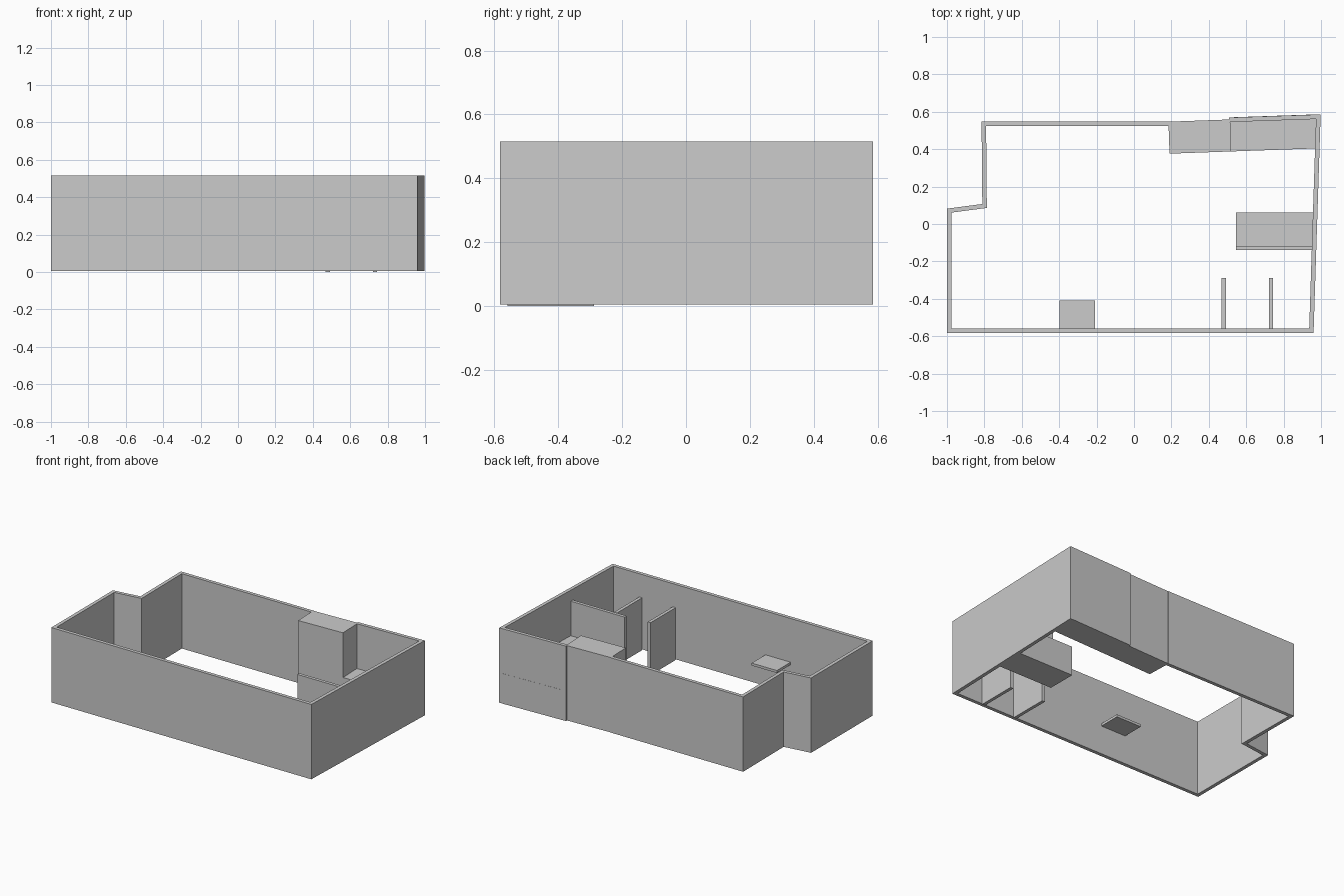
import bpy, bmesh
from mathutils import Vector

if "Cube" in bpy.data.objects:
    bpy.data.objects.remove(bpy.data.objects["Cube"])

Z0, WALL_TOP, THICK = 0.005, 0.515, 0.024


def make(name, bm):
    bmesh.ops.recalc_face_normals(bm, faces=bm.faces)
    mesh = bpy.data.meshes.new(name)
    bm.to_mesh(mesh)
    bm.free()
    obj = bpy.data.objects.new(name, mesh)
    bpy.context.collection.objects.link(obj)


def prism(name, outline, z0, z1):
    """Extrude a plan outline from z0 to z1."""
    bm = bmesh.new()
    base = bm.faces.new([bm.verts.new((x, y, z0)) for x, y in outline])
    ext = bmesh.ops.extrude_face_region(bm, geom=[base], use_keep_orig=True)
    top = [v for v in ext["geom"] if isinstance(v, bmesh.types.BMVert)]
    bmesh.ops.translate(bm, verts=top, vec=(0, 0, z1 - z0))
    make(name, bm)


def box(name, x0, x1, y0, y1, z0, z1):
    prism(name, [(x0, y0), (x1, y0), (x1, y1), (x0, y1)], z0, z1)


def wall_run(name, path, thick, z0, z1):
    """Mitred wall along an outer path, thickened to the left."""
    pts = [Vector(p) for p in path]
    dirs = [(b - a).normalized() for a, b in zip(pts, pts[1:])]
    norms = [Vector((-d.y, d.x)) for d in dirs]
    inner = []
    for i, p in enumerate(pts):
        n0, n1 = norms[max(i - 1, 0)], norms[min(i, len(norms) - 1)]
        inner.append(p + (n0 + n1) * thick / (1 + n0.dot(n1)))
    bm = bmesh.new()
    rings = [[bm.verts.new((q.x, q.y, z)) for q, z in
              ((o, z0), (o, z1), (i, z1), (i, z0))]
             for o, i in zip(pts, inner)]
    for a, b in zip(rings, rings[1:]):
        for k in range(4):
            j = (k + 1) % 4
            bm.faces.new((a[k], a[j], b[j], b[k]))
    bm.faces.new(rings[0])
    bm.faces.new(rings[-1])
    make(name, bm)


# Outer walls, counter-clockwise, open where the tall cabinet stands
wall_run("outer_walls",
         [(0.187, 0.549), (-0.815, 0.549), (-0.811, 0.107), (-1.0, 0.082),
          (-1.0, -0.582), (0.96, -0.582), (0.998, 0.586), (0.507, 0.569)],
         THICK, Z0, WALL_TOP)

# Full-height cabinet and low counter along the back
prism("tall_cabinet", [(0.19, 0.376), (0.52, 0.388), (0.514, 0.559), (0.184, 0.547)],
      Z0, WALL_TOP)
prism("low_counter", [(0.52, 0.388), (0.968, 0.404), (0.974, 0.586), (0.512, 0.570)],
      Z0, 0.21)

# Island with a raised panel against the right wall
prism("island_counter", [(0.545, -0.118), (0.953, -0.118), (0.96, 0.062), (0.545, 0.062)],
      Z0, 0.205)
box("island_panel", 0.545, 0.952, -0.14, -0.118, Z0, 0.44)

# Pair of short partitions off the front wall
for i, x in enumerate((0.48, 0.732)):
    box(f"partition_{i + 1}", x - 0.011, x + 0.011, -0.558, -0.288, 0.0, 0.357)

# Thin wall shelf
box("wall_shelf", -0.398, -0.208, -0.558, -0.41, 0.20, 0.217)
